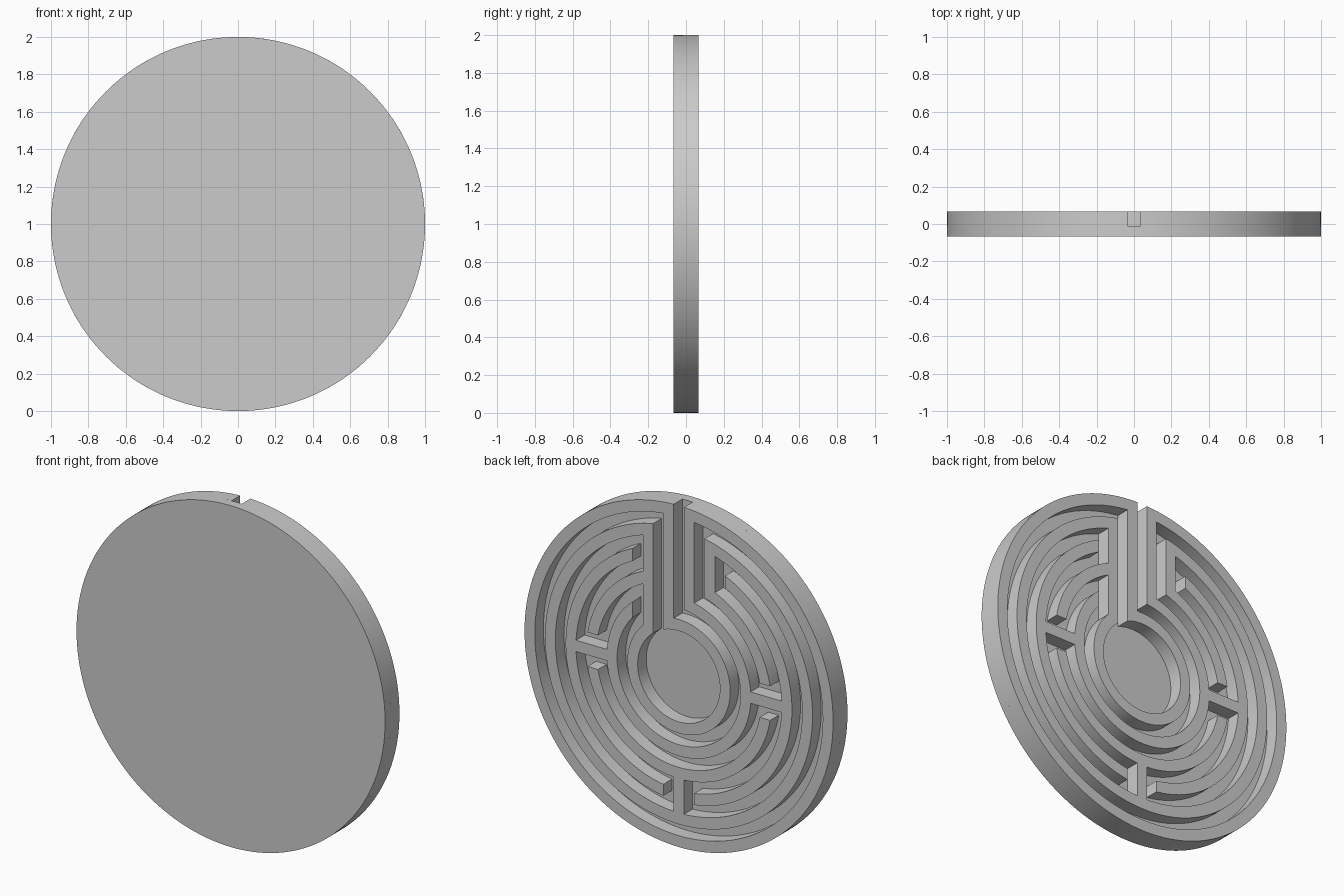
import bpy, bmesh, math
from mathutils import Matrix, Vector

cube = bpy.data.objects.get("Cube")
if cube:
    bpy.data.objects.remove(cube)

U = 1 / 15                      # wall and corridor width
FRONT, FLOOR, TOP = -U, -0.2 * U, U
TURN = 2 * math.pi

grey = bpy.data.materials.new("light_grey")
grey.use_nodes = True
grey.diffuse_color = (0.6, 0.6, 0.6, 1)
grey.node_tree.nodes["Principled BSDF"].inputs["Base Color"].default_value = (0.6, 0.6, 0.6, 1)


def finish(name, bm):
    bmesh.ops.recalc_face_normals(bm, faces=bm.faces)
    mesh = bpy.data.meshes.new(name)
    bm.to_mesh(mesh)
    bm.free()
    mesh.materials.append(grey)
    obj = bpy.data.objects.new(name, mesh)
    bpy.context.collection.objects.link(obj)
    bpy.ops.object.select_all(action='DESELECT')
    obj.select_set(True)
    bpy.context.view_layer.objects.active = obj
    bpy.ops.object.shade_smooth_by_angle(angle=math.radians(30))


def arc_wall(name, inner, start, end):
    """Curved wall one unit thick; each end is (degrees from top, sideways offset)."""
    bm = bmesh.new()

    def angle(cut, r):
        return math.radians(cut[0]) + math.asin(cut[1] / r)

    steps = max(8, round(abs(end[0] - start[0]) / 360 * 240))
    sections = []
    for i in range(steps + 1):
        ring = []
        for r, y in ((inner, FLOOR), (inner + 1, FLOOR), (inner + 1, TOP), (inner, TOP)):
            a, b = angle(start, r), angle(end, r)
            t = a + (b - a) * i / steps
            ring.append(bm.verts.new((-r * U * math.sin(t), y, 1 + r * U * math.cos(t))))
        sections.append(ring)
    for p, q in zip(sections, sections[1:]):
        for k in range(4):
            n = (k + 1) % 4
            bm.faces.new((p[k], p[n], q[n], q[k]))
    bm.faces.new(sections[0])
    bm.faces.new(sections[-1])
    finish(name, bm)


def bar_wall(name, degrees, side, near, far):
    """Straight wall one unit thick, running outward at an angle from the top."""
    bm = bmesh.new()
    size = Matrix.Diagonal((U, TOP - FLOOR, (far - near) * U, 1))
    place = Matrix.Translation((-side * U, (TOP + FLOOR) / 2, (near + far) / 2 * U))
    turn = Matrix.Rotation(-math.radians(degrees), 4, 'Y')
    bmesh.ops.create_cube(bm, size=1, matrix=Matrix.Translation((0, 0, 1)) @ turn @ place @ size)
    finish(name, bm)


# Solid backing disc
bm = bmesh.new()
bmesh.ops.create_cone(bm, cap_ends=True, segments=240, radius1=1, radius2=1, depth=FLOOR - FRONT,
                      matrix=Matrix.Translation((0, (FLOOR + FRONT) / 2, 1))
                      @ Matrix.Rotation(math.pi / 2, 4, 'X'))
finish("base_disc", bm)

# Ring walls, with gaps for the passages
arc_wall("outer_rim", 14, (0, 0.5), (360, -0.5))
arc_wall("hub_wall", 4, (0, -1.5), (360, -2.5))
arc_wall("first_ring", 6, (0, 0.5), (360, -4.5))
arc_wall("second_ring_right", 8, (0, 2.5), (90, -1.5))
arc_wall("second_ring_bottom", 8, (90, 1.5), (270, -1.5))
arc_wall("second_ring_left", 8, (270, 1.5), (360, -3.5))
arc_wall("third_ring_right", 10, (0, 4.5), (180, -1.5))
arc_wall("third_ring_left", 10, (180, 1.5), (360, -4.5))
arc_wall("fourth_ring", 12, (0, 2.5), (360, -2.5))

# Upright walls beside the entrance
bar_wall("entrance_wall_left", 0, -1, 4.6, 14.2)
bar_wall("entrance_wall_right", 0, 1, 6.6, 14.2)
bar_wall("passage_wall_left", 0, -3, 3.5, 12)
bar_wall("passage_wall_right", 0, 3, 8.1, 12)

# Blocking bars that turn the path back
bar_wall("side_bar_right", 90, 0, 6.8, 10.2)
bar_wall("side_bar_left", 270, 0, 6.8, 10.2)
bar_wall("bottom_bar", 180, 0, 8.8, 12.2)
